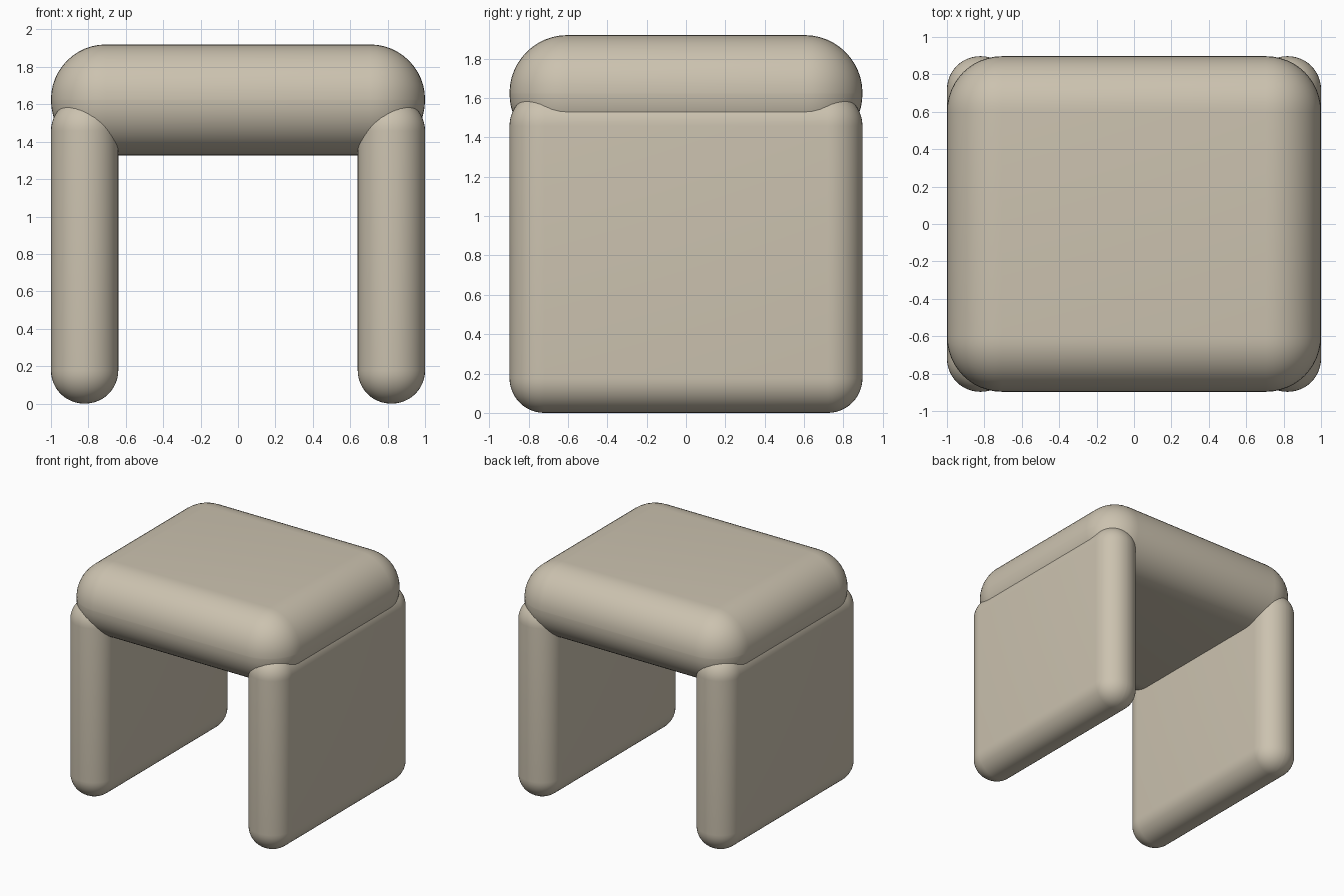
import bpy
import bmesh
import math
from mathutils import Vector

if "Cube" in bpy.data.objects:
    bpy.data.objects.remove(bpy.data.objects["Cube"], do_unlink=True)

# Single warm beige finish
beige = bpy.data.materials.new("warm_beige")
beige.use_nodes = True
colour = (0.60, 0.54, 0.43, 1)
beige.diffuse_color = colour
beige.node_tree.nodes["Principled BSDF"].inputs["Base Color"].default_value = colour


def rounded_block(name, low, high, radius, segments=12):
    """Box between two corners with all edges rolled over."""
    low, high = Vector(low), Vector(high)
    mesh = bpy.data.meshes.new(name)
    bm = bmesh.new()
    bmesh.ops.create_cube(bm, size=1)
    bmesh.ops.scale(bm, vec=high - low, verts=bm.verts)
    bm.to_mesh(mesh)
    bm.free()
    mesh.materials.append(beige)
    obj = bpy.data.objects.new(name, mesh)
    obj.location = (low + high) / 2
    bpy.context.collection.objects.link(obj)
    bevel = obj.modifiers.new("rounding", 'BEVEL')
    bevel.width = radius
    bevel.segments = segments
    bevel.limit_method = 'NONE'
    bpy.ops.object.select_all(action='DESELECT')
    obj.select_set(True)
    bpy.context.view_layer.objects.active = obj
    bpy.ops.object.modifier_apply(modifier="rounding")
    bpy.ops.object.shade_smooth_by_angle(angle=math.radians(40))
    return obj


depth = 0.897

# Thick cushion-like seat
rounded_block("seat", (-1, -depth, 1.327), (1, depth, 1.92), 0.294)

# Slab legs, one on each side, reaching up into the seat
for side, sign in (("left", 1), ("right", -1)):
    inner, outer = sorted((0.64 * sign, sign))
    rounded_block(side + "_leg", (inner, -depth, 0), (outer, depth, 1.635), 0.177)
